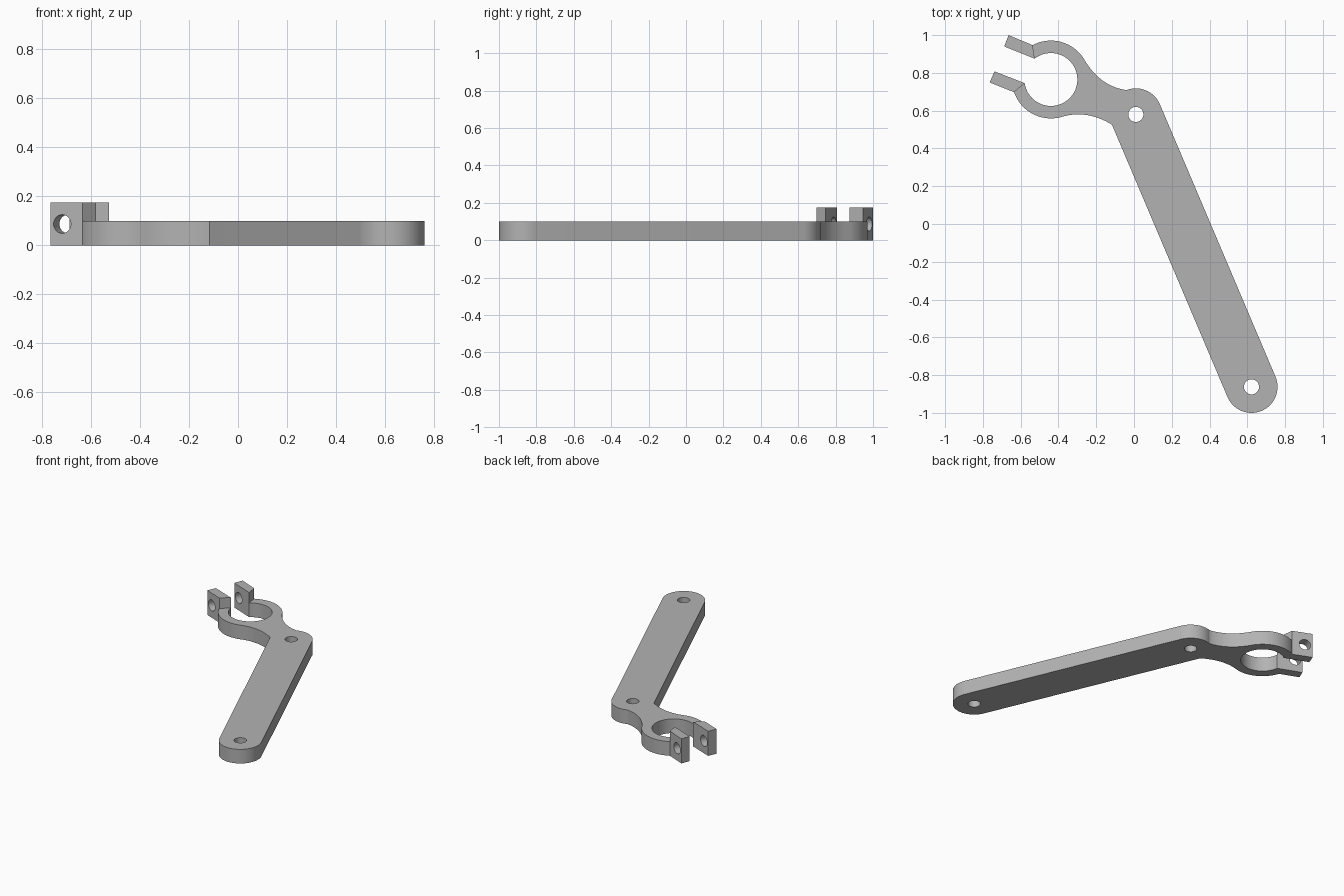
import bpy
import bmesh
from math import cos, sin, radians, pi
from mathutils import Vector, Matrix

default_cube = bpy.data.objects.get("Cube")
if default_cube:
    bpy.data.objects.remove(default_cube, do_unlink=True)

BODY_H, LUG_H = 0.10, 0.174
TOP_PIVOT = Vector((0.01, 0.58))
END_PIVOT = Vector((0.622, -0.862))
CLAMP = Vector((-0.44, 0.765))
ARM_R, PIVOT_R = 0.138, 0.04
RING_R, BORE_R = 0.206, 0.14

grey = bpy.data.materials.new("plain grey")
grey.use_nodes = True
colour = (0.45, 0.45, 0.45, 1)
grey.diffuse_color = colour
grey.node_tree.nodes["Principled BSDF"].inputs["Base Color"].default_value = colour


def arc(centre, radius, start, end, steps=32):
    """Points on an arc, angles in degrees."""
    angles = [radians(start + (end - start) * i / steps) for i in range(steps + 1)]
    return [centre + radius * Vector((cos(a), sin(a))) for a in angles]


def sweep(a, mid, b, steps=14):
    """Interior points of a smooth curve from a to b through mid."""
    a, mid, b = Vector(a), Vector(mid), Vector(b)
    handle = 2 * mid - (a + b) / 2
    ts = [i / steps for i in range(1, steps)]
    return [(1 - t) ** 2 * a + 2 * t * (1 - t) * handle + t * t * b for t in ts]


def plate(name, loops, height):
    """Flat plate on the ground from an outline and optional hole loops."""
    curve = bpy.data.curves.new(name + " outline", "CURVE")
    curve.dimensions = "2D"
    curve.fill_mode = "BOTH"
    curve.extrude = height / 2
    for loop in loops:
        spline = curve.splines.new("POLY")
        spline.points.add(len(loop) - 1)
        for point, co in zip(spline.points, loop):
            point.co = (co[0], co[1], 0, 1)
        spline.use_cyclic_u = True
    temp = bpy.data.objects.new("outline", curve)
    bpy.context.collection.objects.link(temp)
    bpy.context.view_layer.update()
    graph = bpy.context.evaluated_depsgraph_get()
    mesh = bpy.data.meshes.new_from_object(temp.evaluated_get(graph))
    bpy.data.objects.remove(temp, do_unlink=True)
    bm = bmesh.new()
    bm.from_mesh(mesh)
    bmesh.ops.remove_doubles(bm, verts=bm.verts, dist=0.0002)
    bmesh.ops.recalc_face_normals(bm, faces=bm.faces)
    bmesh.ops.translate(bm, verts=bm.verts, vec=(0, 0, height / 2))
    bm.to_mesh(mesh)
    bm.free()
    mesh.name = name
    mesh.materials.clear()
    mesh.materials.append(grey)
    obj = bpy.data.objects.new(name, mesh)
    bpy.context.collection.objects.link(obj)
    return obj


def shade(obj):
    bpy.ops.object.select_all(action="DESELECT")
    obj.select_set(True)
    bpy.context.view_layer.objects.active = obj
    bpy.ops.object.shade_smooth_by_angle(angle=radians(30))


# Arm and split ring share one outline, traced clockwise
arm_dir = (END_PIVOT - TOP_PIVOT).normalized()
side = 23.0
crown = arc(TOP_PIVOT, ARM_R, 111, side)
foot = arc(END_PIVOT, ARM_R, side, side - 180)
arm_corner = TOP_PIVOT + ARM_R * Vector((-cos(radians(side)), -sin(radians(side))))
ring_top = arc(CLAMP, RING_R, 118, 32)
ring_low = arc(CLAMP, RING_R, -74, -161)
bore = arc(CLAMP, BORE_R, -172, 128, 64)

outline = ring_top
outline += sweep(ring_top[-1], (-0.167, 0.76), crown[0])
outline += crown + foot + [arm_corner]
outline += sweep(arm_corner, (-0.25, 0.577), ring_low[0])
outline += ring_low + bore
holes = [arc(p, PIVOT_R, 0, 348.75, 31) for p in (TOP_PIVOT, END_PIVOT)]
shade(plate("clamp_arm", [outline] + holes, BODY_H))

# Taller clamping lugs, meeting the ring at its cut ends
lugs = [
    plate("rear_lug", [[(-0.664, 1.0), ring_top[0], bore[-1], (-0.687, 0.94)]], LUG_H),
    plate("front_lug", [[(-0.739, 0.808), bore[0], ring_low[-1], (-0.764, 0.749)]], LUG_H),
]

# Bolt hole through both lugs
bolt_axis = Vector((0.375, 0.927, 0))
bm = bmesh.new()
bmesh.ops.create_cone(bm, cap_ends=True, segments=40, radius1=0.038, radius2=0.038, depth=0.8)
turn = bolt_axis.to_track_quat("Z", "Y").to_matrix().to_4x4()
bm.transform(Matrix.Translation((-0.66, 0.872, LUG_H / 2)) @ turn)
cut_mesh = bpy.data.meshes.new("bolt_cutter")
bm.to_mesh(cut_mesh)
bm.free()
cut_mesh.materials.append(grey)
cutter = bpy.data.objects.new("bolt_cutter", cut_mesh)
bpy.context.collection.objects.link(cutter)
cutter.hide_render = True

for lug in lugs:
    shade(lug)
    mod = lug.modifiers.new("bolt hole", "BOOLEAN")
    mod.operation = "DIFFERENCE"
    mod.solver = "EXACT"
    mod.object = cutter
    bpy.ops.object.modifier_apply(modifier=mod.name)
    shade(lug)
bpy.data.objects.remove(cutter, do_unlink=True)
